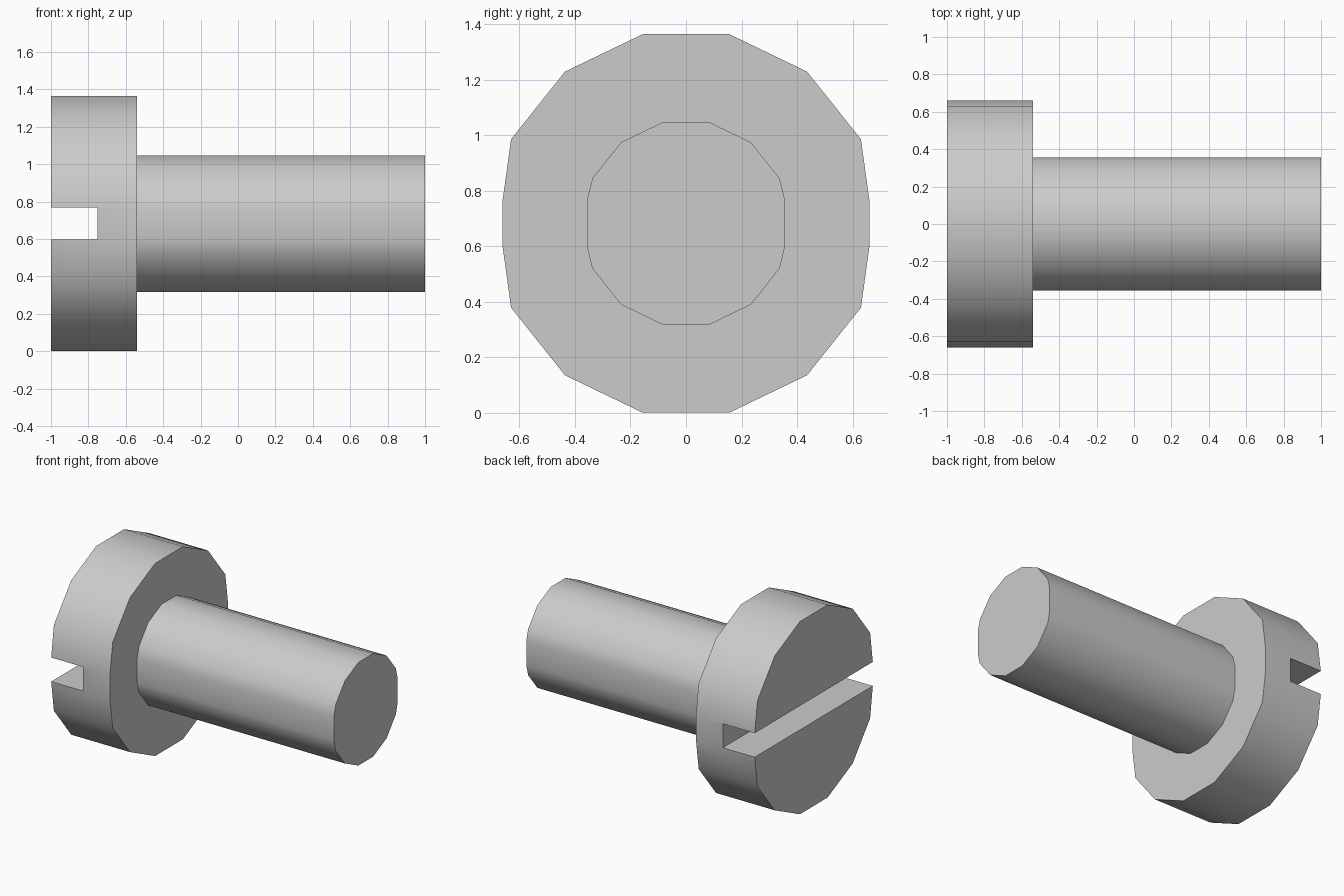
import bpy, bmesh
from math import sin, cos, pi, radians

if "Cube" in bpy.data.objects:
    bpy.data.objects.remove(bpy.data.objects["Cube"])

CZ = 0.682      # axis height
SLOT = 0.085    # half height of the slot


def section(radius, flat):
    """14-gon outline (y, z) whose side corners are cut to short flats."""
    pts = []
    for k in range(14):
        a = pi / 2 - pi / 14 - k * pi / 7
        y, z = radius * cos(a), radius * sin(a)
        if abs(z) < 1e-4:
            s = 1 if y > 0 else -1
            pts += [(s * flat, s * SLOT), (s * flat, -s * SLOT)]
        else:
            pts.append((y, z))
    return pts


# Screw body: stepped loft from head to shaft end
bm = bmesh.new()
head, shaft = section(0.699, 0.66), section(0.374, 0.356)
rings = [[bm.verts.new((x, y, CZ + z)) for y, z in prof]
         for x, prof in ((-1, head), (-0.54, head), (-0.54, shaft), (1, shaft))]
for a, b in zip(rings, rings[1:]):
    n = len(a)
    for i in range(n):
        j = (i + 1) % n
        bm.faces.new((a[i], a[j], b[j], b[i]))
bm.faces.new(rings[0])
bm.faces.new(rings[-1])
bmesh.ops.recalc_face_normals(bm, faces=bm.faces)
mesh = bpy.data.meshes.new("slotted_screw")
bm.to_mesh(mesh)
bm.free()
screw = bpy.data.objects.new("slotted_screw", mesh)
bpy.context.collection.objects.link(screw)

# Driver slot across the head
bpy.ops.mesh.primitive_cube_add(size=1, location=(-1, 0, CZ))
cutter = bpy.context.object
cutter.name = "slot_cutter"
cutter.scale = (0.5, 2, 2 * SLOT)
cutter.hide_render = True
bpy.ops.object.select_all(action='DESELECT')
bpy.context.view_layer.objects.active = screw
screw.select_set(True)
mod = screw.modifiers.new("slot", 'BOOLEAN')
mod.operation = 'DIFFERENCE'
mod.solver = 'EXACT'
mod.object = cutter
bpy.ops.object.modifier_apply(modifier=mod.name)
bpy.data.objects.remove(cutter)

# Smooth round sides, sharp rims
bpy.ops.object.shade_smooth_by_angle(angle=radians(40))
